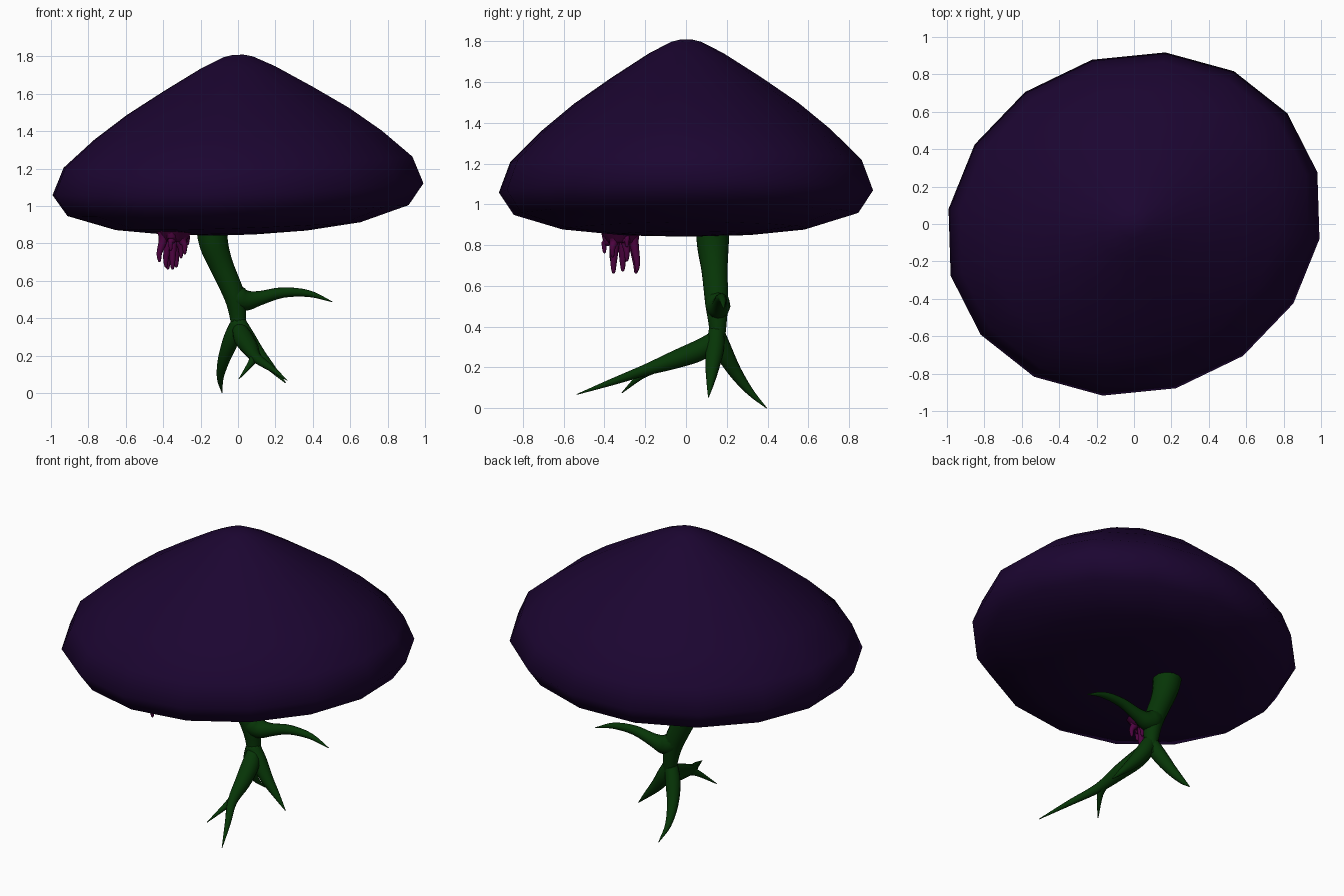
import bpy, bmesh, math
from mathutils import Vector

if "Cube" in bpy.data.objects:
    bpy.data.objects.remove(bpy.data.objects["Cube"])


def material(name, rgb):
    m = bpy.data.materials.new(name)
    m.diffuse_color = (*rgb, 1)
    m.use_nodes = True
    m.node_tree.nodes["Principled BSDF"].inputs["Base Color"].default_value = m.diffuse_color
    return m


PURPLE = material("dark purple", (0.011, 0.0015, 0.030))
GREEN = material("dark green", (0.002, 0.036, 0.002))
PINK = material("deep magenta", (0.075, 0.001, 0.052))


def finish(bm, name, mat):
    bmesh.ops.recalc_face_normals(bm, faces=bm.faces)
    me = bpy.data.meshes.new(name)
    bm.to_mesh(me)
    bm.free()
    me.materials.append(mat)
    for p in me.polygons:
        p.use_smooth = True
    ob = bpy.data.objects.new(name, me)
    bpy.context.collection.objects.link(ob)
    return ob


def skin_rings(bm, rings):
    """Bridge rings of equal count and close both ends."""
    n = len(rings[0])
    for a, b in zip(rings, rings[1:]):
        for i in range(n):
            j = (i + 1) % n
            bm.faces.new((a[i], a[j], b[j], b[i]))
    bm.faces.new(rings[0])
    bm.faces.new(rings[-1])


def spline(pts, steps=4):
    """Catmull-Rom through (x, y, z, radius) points."""
    p = [Vector(q) for q in pts]
    p = [2 * p[0] - p[1]] + p + [2 * p[-1] - p[-2]]
    out = []
    for i in range(1, len(p) - 2):
        a, b, c, d = p[i - 1:i + 3]
        for s in range(steps):
            t = s / steps
            out.append(0.5 * (2 * b + (c - a) * t + (2 * a - 5 * b + 4 * c - d) * t * t
                              + (3 * b - a - 3 * c + d) * t ** 3))
    return out + [p[-2]]


def tube(bm, pts, sides=12):
    path = spline(pts)
    pos = [q.to_3d() for q in path]
    side = None
    rings = []
    for i, q in enumerate(path):
        tan = (pos[min(i + 1, len(pos) - 1)] - pos[max(i - 1, 0)]).normalized()
        if side is None:
            side = tan.orthogonal()
        side = (side - tan * side.dot(tan)).normalized()
        up = tan.cross(side)
        r = max(q.w, 0.002)
        rings.append([bm.verts.new(pos[i] + r * (math.cos(a) * side + math.sin(a) * up))
                      for a in (2 * math.pi * k / sides for k in range(sides))])
    skin_rings(bm, rings)


# Cap: closed, sixteen-sided lens with a soft peak, skewed and tilted slightly up to the right
profile = [(0.03, 1.808), (0.08, 1.797), (0.2, 1.74), (0.4, 1.622), (0.6, 1.495), (0.775, 1.362),
           (0.94, 1.21), (1.0, 1.062), (0.92, 0.952), (0.66, 0.88), (0.37, 0.853), (0.1, 0.845)]
bm = bmesh.new()
rings = []
for r, z in profile:
    ring = []
    for k in range(16):
        a = math.radians(15 + 22.5 * k)
        x, y = 1.005 * r * math.cos(a), 0.92 * r * math.sin(a)
        x, y = x + 0.04 * y, y + 0.04 * x
        ring.append(bm.verts.new((x, y, z + 0.032 * x + 0.028 * x * x)))
    rings.append(ring)
skin_rings(bm, rings)
finish(bm, "mushroom_cap", PURPLE)

# Stem with its arm and root legs: paths of (x, y, z, radius)
limbs = {
    "stem": [(-.145, .13, .93, .088), (-.13, .132, .8, .08), (-.088, .14, .68, .066),
             (-.02, .15, .52, .058), (0, .155, .4, .044), (.005, .15, .29, .035)],
    "side_arm": [(-.045, .15, .56, .05), (0, .155, .51, .062), (.05, .16, .495, .054),
                 (.12, .165, .508, .038), (.24, .172, .537, .028), (.38, .18, .531, .018),
                 (.505, .185, .487, .002)],
    "front_leg": [(0, .165, .36, .035), (.03, .08, .292, .052), (.065, -.05, .24, .045),
                  (.1, -.2, .187, .028), (.18, -.36, .13, .017), (.263, -.535, .068, .002)],
    "front_leg_fork": [(.09, -.15, .2, .027), (.07, -.22, .16, .018), (.005, -.315, .075, .002)],
    "back_leg": [(.005, .145, .39, .037), (-.035, .18, .29, .044), (-.075, .24, .18, .033),
                 (-.095, .315, .08, .018), (-.085, .395, .001, .002)],
    "right_leg": [(0, .15, .39, .037), (.045, .143, .3, .046), (.11, .13, .21, .036),
                  (.185, .12, .128, .02), (.255, .11, .053, .002)],
}
for name, pts in limbs.items():
    bm = bmesh.new()
    tube(bm, pts)
    finish(bm, name, GREEN)

# Cluster of drooping tendrils under the front left of the cap
tips = [(-.42, -.36, .70), (-.375, -.245, .66), (-.35, -.355, .66), (-.305, -.29, .72),
        (-.285, -.36, .74), (-.385, -.31, .67), (-.33, -.24, .67), (-.27, -.29, .79),
        (-.36, -.40, .76)]
bm = bmesh.new()
for x, y, z in tips:
    bx, by = -.34 + (x + .34) * .75, -.32 + (y + .32) * .8
    tube(bm, [(bx, by, .88, .035), (bx, by, .82, .024), (x, y, z + .05, .015),
              (x, y, z + .01, .009), (x, y, z, .003)], 8)
tube(bm, [(-.34, -.32, .89, .125), (-.34, -.32, .86, .1), (-.34, -.32, .81, .06)])
finish(bm, "tendril_cluster", PINK)
